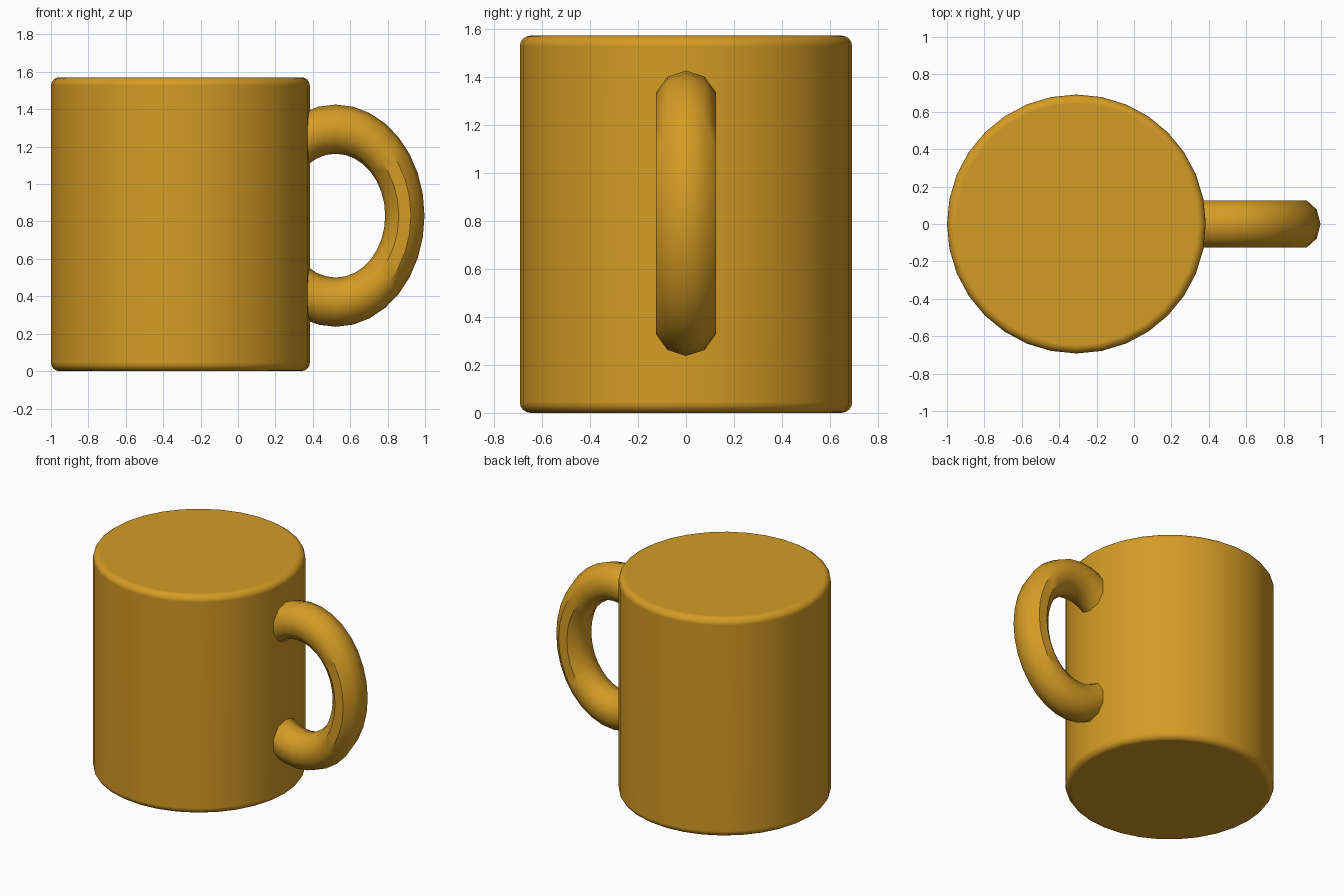
import bpy, bmesh, math

if "Cube" in bpy.data.objects:
    bpy.data.objects.remove(bpy.data.objects["Cube"])

BODY_X, BODY_R, BODY_H = -0.308, 0.692, 1.571

glaze = bpy.data.materials.new("mustard_glaze")
glaze.diffuse_color = (0.66, 0.33, 0.018, 1.0)
glaze.use_nodes = True
glaze.node_tree.nodes["Principled BSDF"].inputs["Base Color"].default_value = glaze.diffuse_color


def finish(obj, angle):
    """Colour the part and smooth it, keeping edges above the angle sharp."""
    obj.data.materials.clear()
    obj.data.materials.append(glaze)
    bpy.ops.object.select_all(action='DESELECT')
    obj.select_set(True)
    bpy.context.view_layer.objects.active = obj
    bpy.ops.object.shade_smooth_by_angle(angle=math.radians(angle))


# Mug body: solid cylinder with softly rounded rims
bm = bmesh.new()
bmesh.ops.create_cone(bm, cap_ends=True, segments=32,
                      radius1=BODY_R, radius2=BODY_R, depth=BODY_H)
bmesh.ops.translate(bm, verts=bm.verts, vec=(BODY_X, 0, BODY_H / 2))
rims = [e for e in bm.edges if abs(e.verts[0].co.z - e.verts[1].co.z) < 1e-4]
bmesh.ops.bevel(bm, geom=rims, offset=0.045, segments=4, profile=0.5,
                affect='EDGES')
mesh = bpy.data.meshes.new("mug_body")
bm.to_mesh(mesh)
bm.free()
body = bpy.data.objects.new("mug_body", mesh)
bpy.context.collection.objects.link(body)
finish(body, 40)
weighted = body.modifiers.new("flat_caps", 'WEIGHTED_NORMAL')
weighted.keep_sharp = True

# Handle: upright ring, narrowed sideways and sunk into the body
bpy.ops.mesh.primitive_torus_add(major_segments=32, minor_segments=10,
                                 major_radius=0.4625, minor_radius=0.1315,
                                 location=(0.522, 0, 0.831),
                                 rotation=(math.pi / 2, 0, 0))
handle = bpy.context.object
handle.name = handle.data.name = "handle"
handle.scale = (0.8, 1, 1)
bpy.ops.object.transform_apply(location=True, rotation=True, scale=True)
finish(handle, 40)
